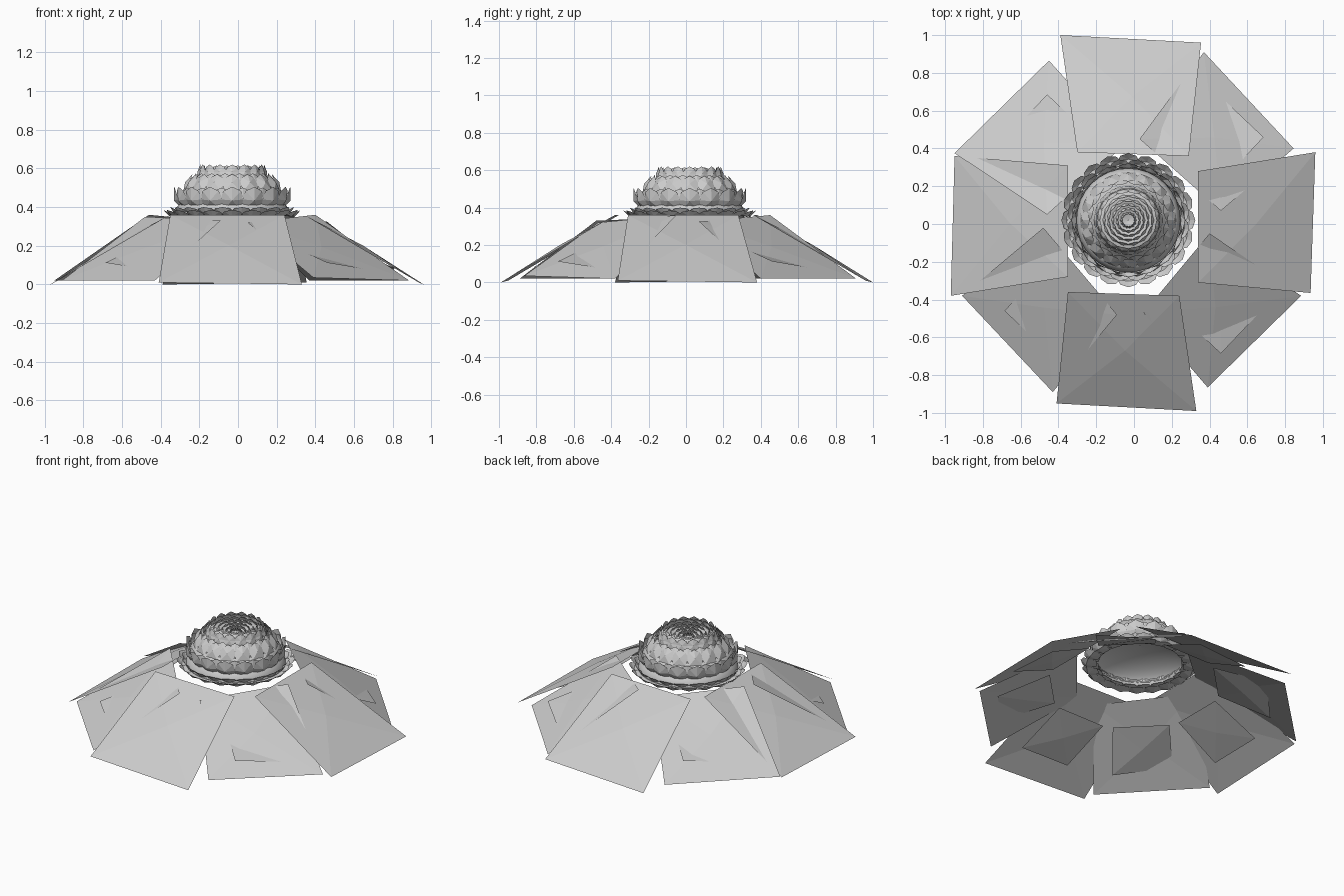
import bpy, bmesh, math
from mathutils import Vector

if "Cube" in bpy.data.objects:
    bpy.data.objects.remove(bpy.data.objects["Cube"])

CX, CY = -0.03, 0.02          # flower heart axis
grey = bpy.data.materials.new("pale grey")
grey.diffuse_color = (0.6, 0.6, 0.6, 1)
grey.use_nodes = True
grey.node_tree.nodes["Principled BSDF"].inputs["Base Color"].default_value = grey.diffuse_color


def make(name, verts, faces, smooth=False):
    me = bpy.data.meshes.new(name)
    me.from_pydata([tuple(v) for v in verts], [], faces)
    me.materials.append(grey)
    ob = bpy.data.objects.new(name, me)
    bpy.context.collection.objects.link(ob)
    for p in me.polygons:
        p.use_smooth = smooth
    return ob


def petal(name, corners, lift):
    """Four-sided petal with a slightly raised middle."""
    vs = [Vector(c) for c in corners]
    vs.append(sum(vs, Vector()) / 4 + Vector((0, 0, lift)))
    make(name, vs, [(i, (i + 1) % 4, 4) for i in range(4)])


# Upper petals: inner pair then outer pair
cross = {
    "front": ((-.35, -.36), (.24, -.38), (.33, -.99), (-.41, -.95)),
    "right": ((.34, -.31), (.34, .28), (.96, .38), (.935, -.365)),
    "back": ((.29, .36), (-.30, .38), (-.39, 1.0), (.355, .96)),
    "left": ((-.35, .31), (-.35, -.28), (-.97, -.38), (-.95, .36)),
}
for side, pts in cross.items():
    petal(side + "_petal", [(x, y, z) for (x, y), z in zip(pts, (.36, .36, 0, .01))], .02)

# Diagonal petals, whose inner corners rise through the upper ones
diagonal = {
    "front_right": ((.05, -.47, .32), (.40, -.05, .36), (.885, -.38, .02), (.39, -.865, .035)),
    "back_right": ((.46, .07, .325), (.03, .45, .36), (.37, .91, .02), (.845, .40, .02)),
    "back_left": ((-.05, .42, .32), (-.46, .05, .36), (-.95, .375, .02), (-.45, .865, .02)),
    "front_left": ((-.48, -.02, .35), (-.09, -.48, .33), (-.43, -.89, .02), (-.91, -.38, .02)),
}
for side, pts in diagonal.items():
    petal(side + "_petal", pts, .01)

# Small sepals under each petal, with one corner just breaking through
for k in range(8):
    a = math.radians(45 * k)
    ca, sa = math.cos(a), math.sin(a)
    tip = .112 if k % 2 else .085
    shape = ((.49, -.17, .22), (.49, .17, .22), (.80, .20, .07), (.81, -.16, tip))
    petal(f"sepal_{k}", [(r * ca - t * sa, r * sa + t * ca, z) for r, t, z in shape], -.01)


def lathe(name, profile, n, smooth):
    verts = [(CX + r * math.cos(2 * math.pi * i / n), CY + r * math.sin(2 * math.pi * i / n), z)
             for r, z in profile for i in range(n)]
    faces = [(j * n + i, j * n + (i + 1) % n, (j + 1) * n + (i + 1) % n, (j + 1) * n + i)
             for j in range(len(profile) - 1) for i in range(n)]
    return make(name, verts, faces, smooth)


# Heart body and the hollow dome beneath it
lathe("heart_body", [(.30, .365), (.265, .39), (.275, .45), (.25, .49), (.21, .50), (.19, .54),
                     (.145, .585), (.10, .575), (.05, .55), (.002, .54)], 32, True)
lathe("hollow_dome", [(.30 * math.cos(t * math.pi / 16), .362 + .13 * math.sin(t * math.pi / 16))
                      for t in range(8)] + [(.002, .492)], 32, True)


def scale_ring(name, n, base, mid, tip, puff, phase=0, width=1.12):
    """Ring of faceted scales; base, mid and tip are (radius, height)."""
    verts, faces = [], []
    d = Vector((tip[0] - base[0], tip[1] - base[1])).normalized()
    out = Vector((d.y, -d.x)) * puff
    for k in range(n):
        a = 2 * math.pi * (k + phase) / n
        half = width * math.pi / n

        def at(p, f, o=0):
            r, z = p[0] + out.x * o, p[1] + out.y * o
            return (CX + r * math.cos(a + f * half), CY + r * math.sin(a + f * half), z)
        near_tip = ((mid[0] + 2 * tip[0]) / 3, (mid[1] + 2 * tip[1]) / 3)
        s = len(verts)
        verts += [at(base, -.7), at(base, .7), at(mid, 1), at(near_tip, .7), at(tip, 0),
                  at(near_tip, -.7), at(mid, -1), at(mid, 0, 1)]
        faces += [(s + i, s + (i + 1) % 7, s + 7) for i in range(7)]
    make(name, verts, faces)


# Scale rings from the outer bracts up to the crown and down into the crater
scale_ring("outer_bracts", 20, (.26, .36), (.32, .362), (.355, .385), .012)
scale_ring("lower_bracts", 20, (.25, .37), (.295, .378), (.325, .40), .015, .5)
scale_ring("wide_scales", 16, (.26, .39), (.285, .44), (.30, .505), .018)
scale_ring("wide_scales_back", 16, (.26, .40), (.275, .45), (.28, .50), .015, .5)
scale_ring("shoulder_scales", 16, (.255, .485), (.23, .52), (.205, .57), .016)
scale_ring("shoulder_scales_back", 16, (.235, .49), (.21, .53), (.19, .575), .014, .5)
scale_ring("crown_scales", 16, (.185, .55), (.17, .58), (.165, .62), .010)
scale_ring("crown_scales_back", 16, (.165, .56), (.155, .59), (.145, .615), .010, .5)
for j in range(5):
    r = .125 - .023 * j
    z = .575 - .008 * j
    scale_ring(f"crater_scales_{j}", 14, (r + .01, z - .01), (r + .005, z + .01),
               (r - .003, z + .033), .006, j * .5)
